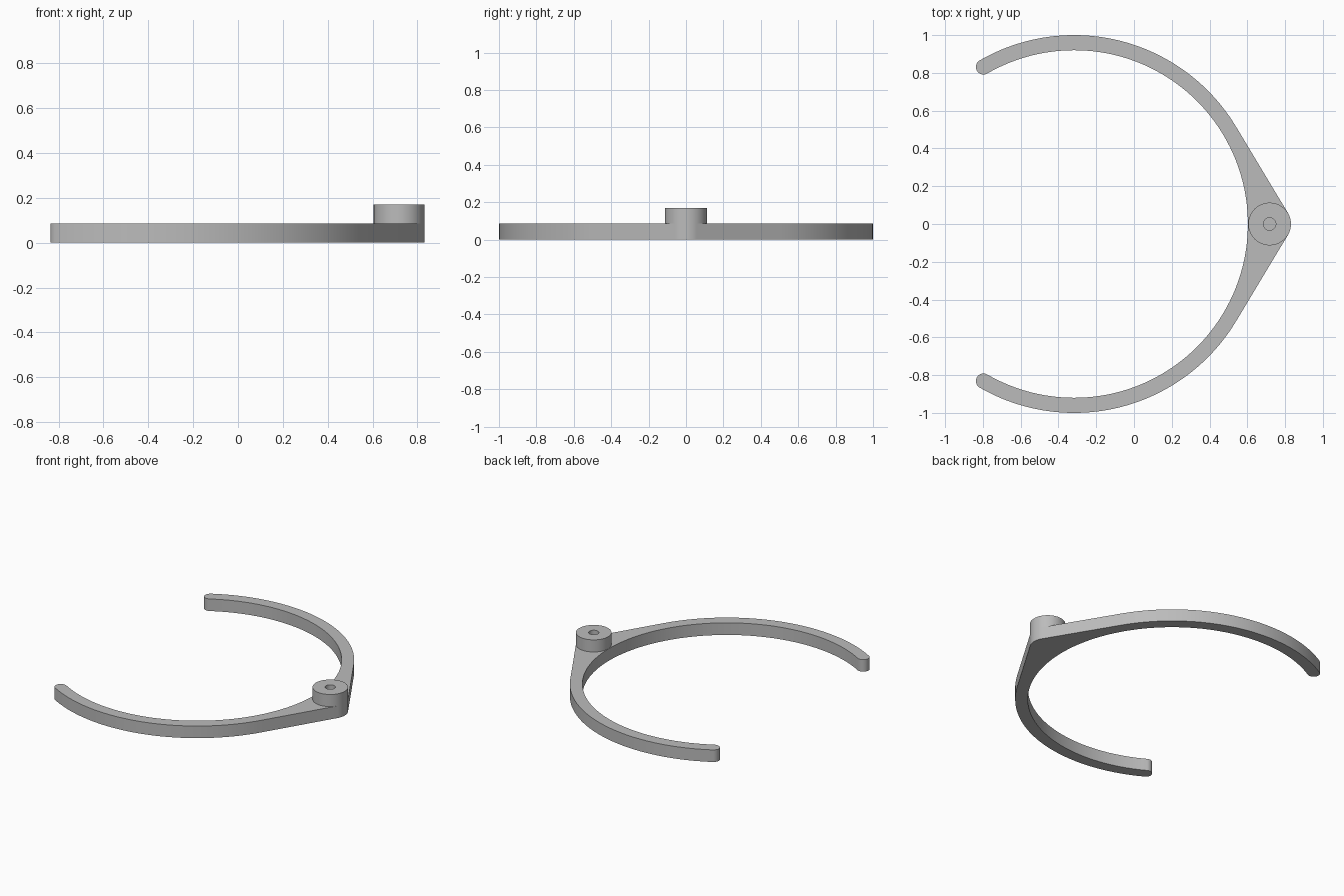
import bpy, bmesh
from math import radians, degrees, acos, cos, sin

cube = bpy.data.objects.get("Cube")
if cube:
    bpy.data.objects.remove(cube, do_unlink=True)

RING_X, R_OUT, R_IN = -0.317, 1.0, 0.92
BOSS_X, R_BOSS, R_HOLE = 0.718, 0.113, 0.033
ARM_H, BOSS_H = 0.085, 0.17
SWEEP = 120

grey = bpy.data.materials.new("plain grey")
grey.use_nodes = True
colour = (0.5, 0.5, 0.5, 1)
grey.diffuse_color = colour
grey.node_tree.nodes["Principled BSDF"].inputs["Base Color"].default_value = colour


def arc(cx, cy, r, start, end, n):
    """Points along an arc, angles in degrees."""
    angles = [radians(start + (end - start) * i / n) for i in range(n + 1)]
    return [(cx + r * cos(a), cy + r * sin(a)) for a in angles]


def finish(bm, name):
    bmesh.ops.remove_doubles(bm, verts=bm.verts, dist=1e-5)
    bmesh.ops.recalc_face_normals(bm, faces=bm.faces)
    mesh = bpy.data.meshes.new(name)
    bm.to_mesh(mesh)
    bm.free()
    mesh.materials.append(grey)
    obj = bpy.data.objects.new(name, mesh)
    bpy.context.collection.objects.link(obj)
    bpy.ops.object.select_all(action="DESELECT")
    obj.select_set(True)
    bpy.context.view_layer.objects.active = obj
    bpy.ops.object.shade_smooth_by_angle(angle=radians(30))
    return obj


# Open ring with rounded tips and straight flanks tangent to the boss
tangent = degrees(acos((R_OUT - R_BOSS) / (BOSS_X - RING_X)))
mid, cap = (R_OUT + R_IN) / 2, (R_OUT - R_IN) / 2
tip_x = RING_X + mid * cos(radians(SWEEP))
tip_y = mid * sin(radians(SWEEP))

outline = arc(BOSS_X, 0, R_BOSS, -tangent, tangent, 20)
outline += arc(RING_X, 0, R_OUT, tangent, SWEEP, 48)
outline += arc(tip_x, tip_y, cap, SWEEP, SWEEP + 180, 16)[1:-1]
outline += arc(RING_X, 0, R_IN, SWEEP, -SWEEP, 120)
outline += arc(tip_x, -tip_y, cap, 180 - SWEEP, 360 - SWEEP, 16)[1:-1]
outline += arc(RING_X, 0, R_OUT, -SWEEP, -tangent, 48)

bm = bmesh.new()
base = bm.faces.new([bm.verts.new((x, y, 0)) for x, y in outline])
top = bmesh.ops.extrude_face_region(bm, geom=[base])["geom"]
bmesh.ops.translate(bm, vec=(0, 0, ARM_H),
                    verts=[v for v in top if isinstance(v, bmesh.types.BMVert)])
finish(bm, "open_ring_arm")

# Boss with a blind hole, turned from its wall profile
bm = bmesh.new()
wall = [(R_BOSS, ARM_H), (R_BOSS, BOSS_H), (R_HOLE, BOSS_H), (R_HOLE, ARM_H)]
verts = [bm.verts.new((BOSS_X + r, 0, z)) for r, z in wall]
edges = [bm.edges.new(pair) for pair in zip(verts, verts[1:] + verts[:1])]
bmesh.ops.spin(bm, geom=verts + edges, cent=(BOSS_X, 0, 0), axis=(0, 0, 1),
               angle=radians(360), steps=64)
finish(bm, "pivot_boss")
